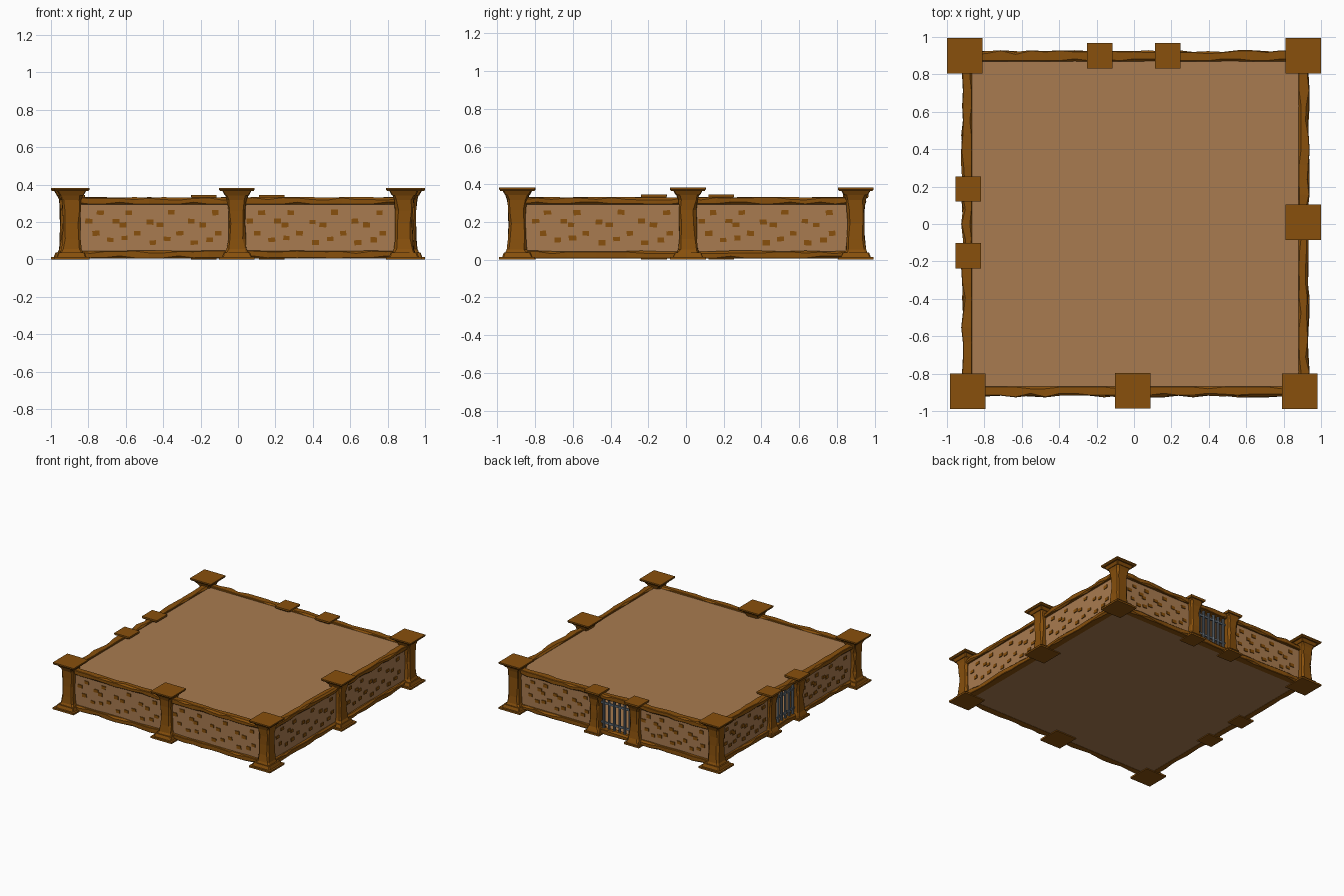
import bpy, bmesh, math, random
from mathutils import Matrix, Vector

if "Cube" in bpy.data.objects:
    bpy.data.objects.remove(bpy.data.objects["Cube"])

random.seed(4)


def material(name, rgb):
    m = bpy.data.materials.new(name)
    m.diffuse_color = (*rgb, 1)
    m.use_nodes = True
    m.node_tree.nodes["Principled BSDF"].inputs["Base Color"].default_value = m.diffuse_color
    return m


WOOD = material("brown wood", (0.246, 0.08, 0.0037))
PLASTER = material("tan plaster", (0.395, 0.199, 0.08))
IRON = material("grey iron", (0.13, 0.16, 0.19))


def finish(bm, name, mat, matrix=Matrix()):
    bmesh.ops.recalc_face_normals(bm, faces=bm.faces)
    bm.transform(matrix)
    me = bpy.data.meshes.new(name)
    bm.to_mesh(me)
    bm.free()
    me.materials.append(mat)
    ob = bpy.data.objects.new(name, me)
    bpy.context.collection.objects.link(ob)
    return ob


def add_box(bm, lo, hi, turn=0.0):
    lo, hi = Vector(lo), Vector(hi)
    size = hi - lo
    mat = (Matrix.Translation((lo + hi) / 2) @ Matrix.Rotation(turn, 4, 'Y')
           @ Matrix.Diagonal((*size, 1)))
    bmesh.ops.create_cube(bm, size=1, matrix=mat)


def add_loft(bm, rings):
    loops = [[bm.verts.new(p) for p in r] for r in rings]
    n = len(loops[0])
    for a, b in zip(loops, loops[1:]):
        for i in range(n):
            j = (i + 1) % n
            bm.faces.new((a[i], a[j], b[j], b[i]))
    bm.faces.new(loops[0])
    bm.faces.new(loops[-1])


def square(h, z, cham=0.0, jit=0.0):
    pts = []
    for sx, sy in ((1, 1), (-1, 1), (-1, -1), (1, -1)):
        c = cham * random.uniform(0.5, 1.4)
        pair = [(sx * h, sy * (h - c)), (sx * (h - c), sy * h)]
        if sx * sy < 0:
            pair.reverse()
        pts += [(x + random.uniform(-jit, jit), y + random.uniform(-jit, jit), z) for x, y in pair]
    return pts


# Columns: stepped square foot, hewn shaft flaring at both ends, stepped square cap
def column(name, x, y, cap, shaft, top):
    bm = bmesh.new()
    add_box(bm, (-cap, -cap, 0), (cap, cap, 0.014))
    add_loft(bm, [square(cap * 0.84, 0.014, 0.006), square(cap * 0.74, 0.038, 0.006)])
    prof = [(0.03, 1.35), (0.055, 1.1), (0.11, 0.98), (top * 0.5, 0.93),
            (top - 0.12, 0.97), (top - 0.065, 1.08), (top - 0.035, 1.3)]
    add_loft(bm, [square(shaft * k, z, 0.012, 0.003) for z, k in prof])
    add_loft(bm, [square(cap * 0.68, top - 0.04, 0.006), square(cap * 0.82, top - 0.016, 0.006)])
    add_loft(bm, [square(cap * 0.94, top - 0.018, 0.0005), square(cap, top - 0.01, 0.0005),
                  square(cap, top, 0.0005)])
    finish(bm, name, WOOD, Matrix.Translation((x, y, 0)))


for name, x, y in (("front_left", -0.89, -0.895), ("front_right", 0.887, -0.895),
                   ("back_left", -0.905, 0.9), ("back_right", 0.905, 0.9),
                   ("front_middle", -0.006, -0.892), ("right_middle", 0.905, 0.01)):
    column(name + "_column", x, y, 0.095, 0.048, 0.383)
for name, x, y in (("back_gate_left", -0.182, 0.9), ("back_gate_right", 0.18, 0.9),
                   ("left_gate_back", -0.887, 0.187), ("left_gate_front", -0.887, -0.17)):
    column(name + "_pillar", x, y, 0.068, 0.042, 0.345)


# Beams: long hewn timbers with uneven chamfers, local x along, -y outward
def beam(name, mat, dist, z0, z1):
    bm = bmesh.new()
    rings = []
    n = 22
    for i in range(n + 1):
        u = -0.87 + 1.74 * i / n
        out = dist + 0.025 + random.choice((0, 0, 0.004, 0.009))
        inn = dist - 0.025
        up = z1 + random.choice((0, 0, 0.003))
        c = [random.choice((0.003, 0.004, 0.013)) for _ in range(4)]
        rings.append([(u, -out, z0 + c[0]), (u, -out, up - c[1]), (u, -out + c[1], up),
                      (u, -inn - c[2], up), (u, -inn, up - c[2]), (u, -inn, z0),
                      (u, -out + c[0], z0)])
    add_loft(bm, rings)
    finish(bm, name, WOOD, mat)


# Brick positions as (fraction along panel, height)
BRICKS = [(0.03, .205), (0.11, .25), (0.27, .185), (0.31, .25), (0.22, .205), (0.46, .2),
          (0.53, .185), (0.61, .252), (0.75, .205), (0.83, .185), (0.92, .25), (0.08, .14),
          (0.18, .105), (0.37, .14), (0.28, .115), (0.48, .09), (0.67, .14), (0.58, .11),
          (0.77, .09), (0.94, .14), (0.88, .105)]


def wall(side, angle, dist, panels, gate):
    mat = Matrix.Rotation(angle, 4, 'Z')
    beam(side + "_top_beam", mat, dist, 0.293, 0.33)
    beam(side + "_bottom_beam", mat, dist, 0.006, 0.045)
    bm, bb = bmesh.new(), bmesh.new()
    face = dist + 0.008
    for a, b in panels:
        add_box(bm, (a, -face, 0.02), (b, -dist + 0.02, 0.31))
        lo, hi = a + 0.05, b - 0.05
        for f, z in BRICKS:
            u = lo + (hi - lo) * f
            w, h = random.uniform(0.016, 0.02), random.uniform(0.011, 0.014)
            add_box(bb, (u - w, -face - 0.006, z - h), (u + w, -face + 0.004, z + h),
                    random.uniform(-0.08, 0.08))
    finish(bm, side + "_wall_panels", PLASTER, mat)
    finish(bb, side + "_wall_bricks", WOOD, mat)
    # Iron bars filling the gateway
    if gate:
        bm = bmesh.new()
        a, b = gate
        for i in range(6):
            u = a + (b - a) * (i + 0.5) / 6
            bmesh.ops.create_cone(bm, cap_ends=True, segments=8, radius1=0.011, radius2=0.011,
                                  depth=0.27, matrix=Matrix.Translation((u, -dist, 0.17)))
        for z in (0.09, 0.25):
            add_box(bm, (a, -dist - 0.006, z - 0.008), (b, -dist + 0.006, z + 0.008))
        finish(bm, side + "_gate_bars", IRON, mat)


wall("front", 0, 0.893, ((-0.87, -0.01), (-0.01, 0.87)), None)
wall("right", math.pi / 2, 0.905, ((-0.87, 0.01), (0.01, 0.87)), None)
wall("back", math.pi, 0.895, ((-0.87, -0.18), (0.18, 0.87)), (-0.14, 0.145))
wall("left", -math.pi / 2, 0.89, ((-0.87, -0.187), (0.17, 0.87)), (-0.15, 0.13))

# Floor slab and flat roof
for name, z0, z1 in (("floor", 0.008, 0.03), ("roof", 0.295, 0.318)):
    bm = bmesh.new()
    add_box(bm, (-0.885, -0.885, z0), (0.895, 0.885, z1))
    finish(bm, name, PLASTER)
